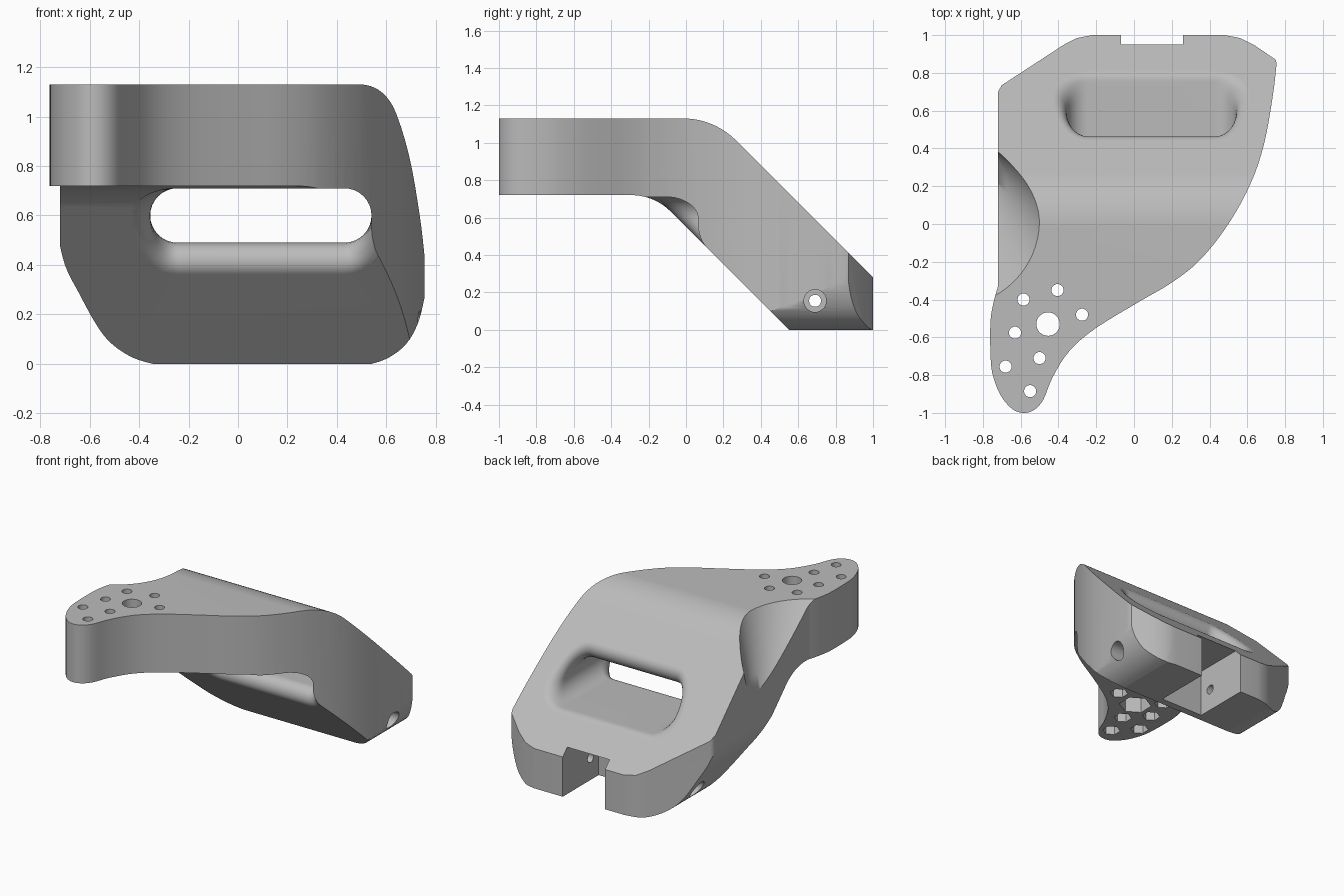
import bpy, bmesh, math

if "Cube" in bpy.data.objects:
    bpy.data.objects.remove(bpy.data.objects["Cube"], do_unlink=True)

# One plain grey material
grey = bpy.data.materials.new("plain_grey")
grey.use_nodes = True
colour = (0.50, 0.50, 0.50, 1)
grey.diffuse_color = colour
bsdf = next(n for n in grey.node_tree.nodes if n.type == 'BSDF_PRINCIPLED')
bsdf.inputs["Base Color"].default_value = colour
bsdf.inputs["Roughness"].default_value = 0.6


def loft(name, rings):
    """Closed solid through rings with equal point counts."""
    bm = bmesh.new()
    vs = [[bm.verts.new(p) for p in ring] for ring in rings]
    n = len(vs[0])
    for a, b in zip(vs, vs[1:]):
        for i in range(n):
            j = (i + 1) % n
            bm.faces.new((a[i], a[j], b[j], b[i]))
    bm.faces.new(vs[0])
    bm.faces.new(vs[-1])
    bmesh.ops.recalc_face_normals(bm, faces=bm.faces)
    mesh = bpy.data.meshes.new(name)
    bm.to_mesh(mesh)
    bm.free()
    mesh.materials.append(grey)
    ob = bpy.data.objects.new(name, mesh)
    bpy.context.collection.objects.link(ob)
    return ob


def prism(name, pts, axis, lo, hi):
    """Profile pushed along an axis: x uses (y, z), y uses (x, z), z uses (x, y)."""
    place = {'x': lambda p, t: (t, p[0], p[1]),
             'y': lambda p, t: (p[0], t, p[1]),
             'z': lambda p, t: (p[0], p[1], t)}[axis]
    return loft(name, [[place(p, t) for p in pts] for t in (lo, hi)])


def ngon(cx, cy, r, n=32, turn=0.0):
    return [(cx + r * math.cos(turn + 2 * math.pi * i / n),
             cy + r * math.sin(turn + 2 * math.pi * i / n)) for i in range(n)]


def arc(cx, cy, r, a0, a1, n=12):
    return [(cx + r * math.cos(math.radians(a0 + (a1 - a0) * i / n)),
             cy + r * math.sin(math.radians(a0 + (a1 - a0) * i / n))) for i in range(n + 1)]


def smooth(pts, steps=4):
    """Open Catmull-Rom curve through the points."""
    p = [pts[0]] + pts + [pts[-1]]
    out = []
    for a, b, c, d in zip(p, p[1:], p[2:], p[3:]):
        for k in range(steps):
            t = k / steps
            out.append(tuple(0.5 * (2 * b[i] + (c[i] - a[i]) * t
                       + (2 * a[i] - 5 * b[i] + 4 * c[i] - d[i]) * t ** 2
                       + (3 * b[i] - a[i] - 3 * c[i] + d[i]) * t ** 3) for i in (0, 1)))
    return out + [pts[-1]]


def combine(target, tool, operation='DIFFERENCE'):
    tool.hide_render = True
    m = target.modifiers.new("cut", 'BOOLEAN')
    m.operation, m.solver, m.object = operation, 'EXACT', tool
    bpy.ops.object.select_all(action='DESELECT')
    bpy.context.view_layer.objects.active = target
    target.select_set(True)
    bpy.ops.object.modifier_apply(modifier=m.name)
    bpy.data.objects.remove(tool, do_unlink=True)


# Bent side profile: flat plate turning into a 45 degree leg
TOP, UNDER = 1.28, 0.55            # y + z on the two leg faces
R1, R2 = 0.40, 0.30
t1, t2 = math.tan(math.pi / 8) * R1, math.tan(math.pi / 8) * R2
side = ([(-1.2, 0.72), (-1.2, 1.13)]
        + arc(TOP - 1.13 - t1, 1.13 - R1, R1, 90, 45)
        + [(1.2, TOP - 1.2), (1.2, 0), (UNDER, 0)]
        + arc(UNDER - 0.72 - t2, 0.72 - R2, R2, 45, 90))
body = prism("bracket_body", side, 'x', -1.2, 1.2)

# Plan outline: sweeping right edge, narrow front tip, chamfered back corners
sweep = smooth([(0.755, 0.85), (0.735, 0.68), (0.69, 0.43), (0.62, 0.22), (0.5, 0.0),
                (0.35, -0.19), (0.2, -0.31), (0.03, -0.41), (-0.2, -0.55), (-0.34, -0.67),
                (-0.43, -0.81), (-0.48, -0.93), (-0.53, -0.985), (-0.59, -1.0),
                (-0.65, -0.975), (-0.71, -0.9), (-0.75, -0.79), (-0.76, -0.68),
                (-0.76, -0.52), (-0.745, -0.42), (-0.72, -0.33)])
back = [(-0.72, 0.70), (-0.70, 0.735), (-0.37, 0.95), (-0.30, 0.985), (-0.22, 1.0),
        (0.48, 1.0), (0.56, 0.985), (0.64, 0.945), (0.75, 0.87)]
combine(body, prism("plan_tool", sweep + back, 'z', -0.5, 2), 'INTERSECT')

# Rounded lower corners seen from the front
left_low = smooth([(-0.735, 0.55), (-0.70, 0.40), (-0.64, 0.28), (-0.58, 0.17),
                   (-0.53, 0.10), (-0.47, 0.05), (-0.40, 0.015), (-0.30, -0.01)])
right_low = smooth([(0.50, -0.01), (0.60, 0.02), (0.68, 0.08), (0.73, 0.17), (0.757, 0.28)])
front = [(-0.9, 1.5), (-0.9, 0.6)] + left_low + [(-0.3, -0.2), (0.5, -0.2)] \
    + right_low + [(0.9, 0.5), (0.9, 1.5)]
combine(body, prism("front_tool", front, 'y', -2, 2), 'INTERSECT')

# Sloping hollow in the left flank of the bend
rings = []
for z in (0.66, 0.8, 0.95, 1.1, 1.25):
    drop = 1.13 - z
    rings.append([(x, y, z) for x, y in
                  ngon(-0.956, 0.02 + 0.55 * drop, 0.456 - 0.53 * drop, 64)])
combine(body, loft("flank_hollow_tool", rings))

# Handle slot with rolled edges on both leg faces
X0, X1, ZC, R, F = -0.245, 0.43, 0.60, 0.11, 0.075


def slot_ring(c, ends, upper, lower):
    pts = []
    for i in range(34):
        right = i < 17
        a = math.pi * (-0.5 + (i if right else i - 1) / 16)
        s = math.sin(a)
        x = (X1 if right else X0) + (R + ends) * math.cos(a)
        z = ZC + s * (R + (upper if s > 0 else lower))
        pts.append((x, c - z, z))
    return pts


def rolled(d):
    """Growth of the slot at a depth: ends, sharp edge, blunt edge."""
    w = math.sqrt(max(0, F * F - (F - d) ** 2))
    ends = F - w if d < F else 0
    sharp = max(0, 2.414 * F - w - d) * 0.707
    blunt = max(0, 0.414 * F - w + d) * 0.707 if d < 0.293 * F else 0
    return ends, sharp, blunt


depths = [F * k for k in (0, 0.03, 0.1, 0.2, 0.35, 0.55, 0.8, 1.1, 1.4, 1.707)]
e, s, b = rolled(0)
rings = [slot_ring(0.1, e, 0, s)]
for d in depths:
    e, s, b = rolled(d)
    rings.append(slot_ring(UNDER + math.sqrt(2) * d, e, 0, s))
for d in reversed(depths):
    e, s, b = rolled(d)
    rings.append(slot_ring(TOP - math.sqrt(2) * d, e, s, b))
e, s, b = rolled(0)
rings.append(slot_ring(1.6, e, s, b))
combine(body, loft("slot_tool", rings))

# Square pocket open to the back and the bottom
pocket = [(-0.07, -0.2), (0.26, -0.2), (0.26, 0.33), (-0.07, 0.33)]
combine(body, prism("pocket_tool", pocket, 'y', 0.60, 1.4))

# Cross bolt hole with a counterbore on each flank
combine(body, prism("cross_hole_tool", ngon(0.69, 0.155, 0.032), 'x', -1.3, 1.3))
for lo, hi in ((0.60, 1.3), (-1.3, -0.46)):
    combine(body, prism("counterbore_tool", ngon(0.69, 0.155, 0.06), 'x', lo, hi))

# Plate holes with hexagonal nut recesses underneath
holes = [(-0.455, -0.53, 0.062, 0.105)] + [(x, y, 0.032, 0.058) for x, y in (
    (-0.585, -0.40), (-0.405, -0.35), (-0.275, -0.48), (-0.63, -0.575),
    (-0.68, -0.755), (-0.50, -0.71), (-0.55, -0.885))]
for x, y, r, nut in holes:
    combine(body, prism("hole_tool", ngon(x, y, r), 'z', 0.5, 1.4))
    combine(body, prism("nut_tool", ngon(x, y, nut, 6, math.radians(28)), 'z', 0.5, 0.88))

# Smooth shading with crisp edges
bpy.ops.object.select_all(action='DESELECT')
bpy.context.view_layer.objects.active = body
body.select_set(True)
bpy.ops.object.shade_smooth_by_angle(angle=math.radians(30))
wn = body.modifiers.new("even_normals", 'WEIGHTED_NORMAL')
wn.keep_sharp = True
